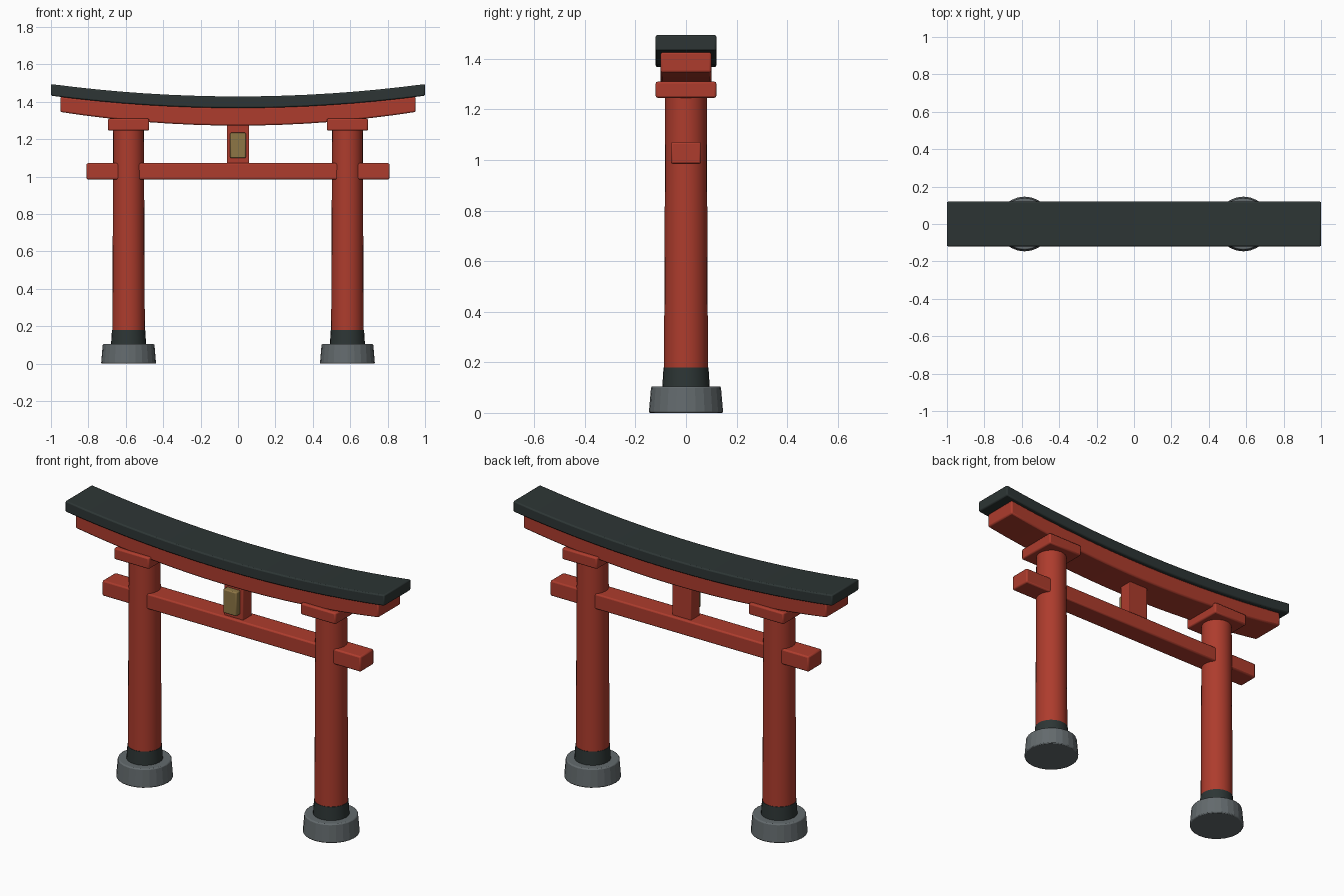
import bpy, bmesh, math

cube = bpy.data.objects.get("Cube")
if cube:
    bpy.data.objects.remove(cube, do_unlink=True)


def material(name, rgb):
    m = bpy.data.materials.new(name)
    m.use_nodes = True
    m.diffuse_color = (*rgb, 1)
    bsdf = m.node_tree.nodes["Principled BSDF"]
    bsdf.inputs["Base Color"].default_value = (*rgb, 1)
    bsdf.inputs["Roughness"].default_value = 0.7
    return m


RED = material("vermilion paint", (0.42, 0.045, 0.026))
DARK = material("dark slate", (0.026, 0.036, 0.035))
STONE = material("grey stone", (0.125, 0.145, 0.153))
GOLD = material("aged gold", (0.27, 0.18, 0.06))


def finish(name, bm, mat, bevel, angle=30):
    """Turn a bmesh into a softly bevelled, angle-smoothed object."""
    bmesh.ops.recalc_face_normals(bm, faces=bm.faces[:])
    mesh = bpy.data.meshes.new(name)
    bm.to_mesh(mesh)
    bm.free()
    mesh.materials.append(mat)
    ob = bpy.data.objects.new(name, mesh)
    bpy.context.collection.objects.link(ob)
    if bevel:
        mod = ob.modifiers.new("soft edges", 'BEVEL')
        mod.width = bevel
        mod.segments = 2
        mod.limit_method = 'ANGLE'
        mod.angle_limit = math.radians(40)
    bpy.ops.object.select_all(action='DESELECT')
    ob.select_set(True)
    bpy.context.view_layer.objects.active = ob
    bpy.ops.object.shade_smooth_by_angle(angle=math.radians(angle))
    return ob


def box(name, mat, x, y, z, bevel=0.008):
    """Box from (min, max) ranges along each axis."""
    bm = bmesh.new()
    bmesh.ops.create_cube(bm, size=1)
    for v in bm.verts:
        v.co = [lo + (c + 0.5) * (hi - lo) for c, (lo, hi) in zip(v.co, (x, y, z))]
    return finish(name, bm, mat, bevel)


def drum(name, mat, x, z0, z1, r0, r1, bevel=0, sides=24, angle=30):
    """Tapered upright cylinder."""
    bm = bmesh.new()
    bmesh.ops.create_cone(bm, cap_ends=True, segments=sides,
                          radius1=r0, radius2=r1, depth=z1 - z0)
    bmesh.ops.translate(bm, verts=bm.verts[:], vec=(x, 0, (z0 + z1) / 2))
    return finish(name, bm, mat, bevel, angle)


def curved_beam(name, mat, half_x, half_y, low, low_rise, top, top_rise, bevel, steps=16):
    """Beam whose underside and top sweep up towards both ends."""
    bm = bmesh.new()
    rings = []
    for i in range(steps + 1):
        t = 2 * i / steps - 1
        zb, zt = low + low_rise * t * t, top + top_rise * t * t
        section = ((-half_y, zb), (half_y, zb), (half_y, zt), (-half_y, zt))
        rings.append([bm.verts.new((t * half_x, y, z)) for y, z in section])
    for a, b in zip(rings, rings[1:]):
        for k in range(4):
            n = (k + 1) % 4
            bm.faces.new((a[k], a[n], b[n], b[k]))
    bm.faces.new(rings[0])
    bm.faces.new(rings[-1])
    return finish(name, bm, mat, bevel)


# Pillars with stone footing, dark sleeve and cap block
for side, x in (("left", 0.585), ("right", -0.585)):
    drum(side + "_footing", STONE, x, 0, 0.105, 0.147, 0.138, 0.006, angle=10)
    drum(side + "_sleeve", DARK, x, 0.1, 0.18, 0.094, 0.089)
    drum(side + "_pillar", RED, x, 0.17, 1.26, 0.087, 0.082)
    box(side + "_cap_block", RED, (x - 0.11, x + 0.11), (-0.12, 0.12), (1.246, 1.31))

# Straight tie beam through both pillars
box("tie_beam", RED, (-0.81, 0.81), (-0.06, 0.06), (0.985, 1.072))

# Centre strut and plaque
box("centre_strut", RED, (-0.06, 0.06), (-0.04, 0.04), (1.06, 1.3), 0.004)
box("plaque", GOLD, (-0.042, 0.042), (-0.075, -0.035), (1.1, 1.235), 0.006)

# Curved lintel and roof beam
curved_beam("upper_lintel", RED, 0.95, 0.1, 1.273, 0.073, 1.37, 0.057, 0.008)
curved_beam("roof_beam", DARK, 1.0, 0.12, 1.367, 0.066, 1.429, 0.066, 0.007)
